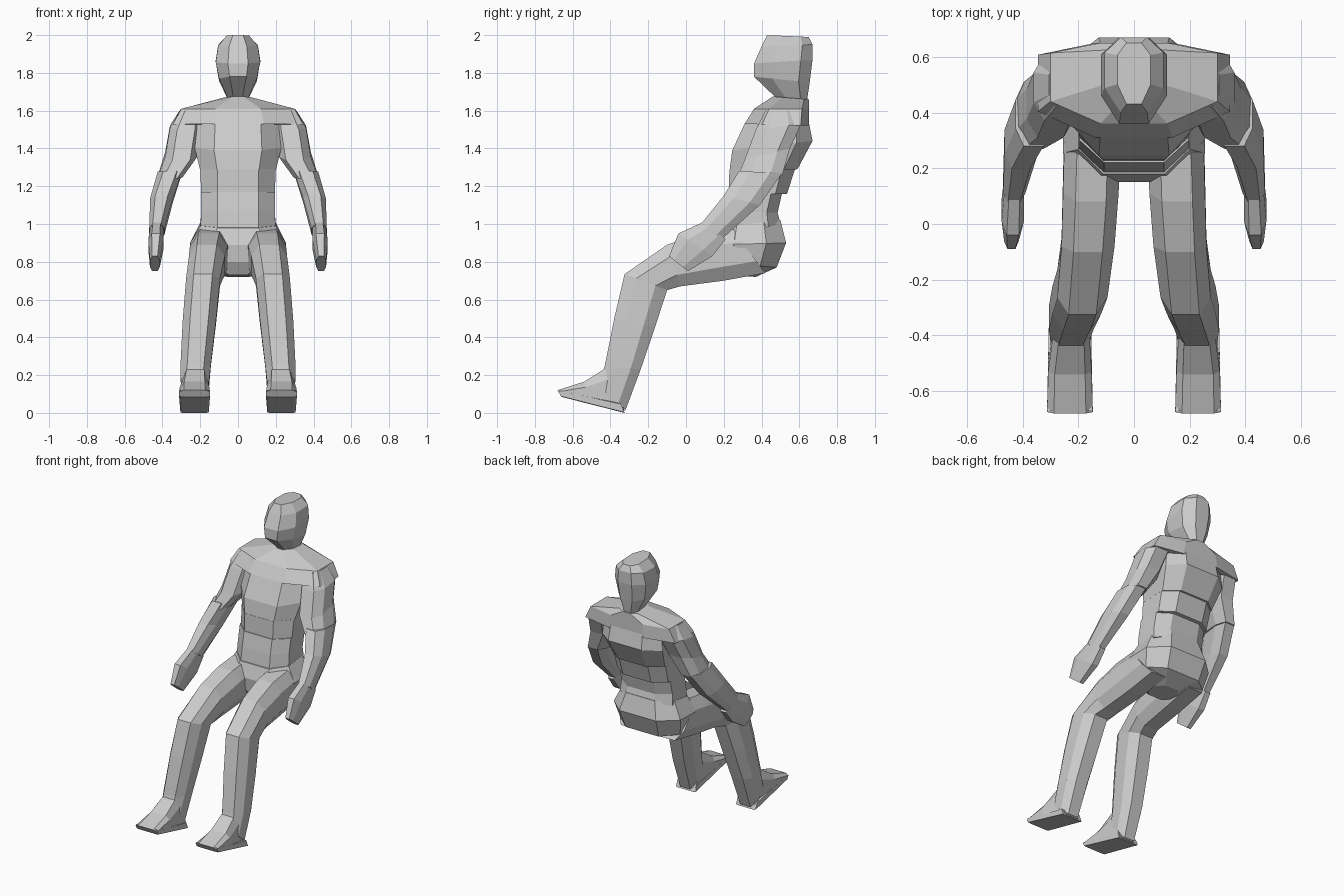
import bpy, bmesh
from mathutils import Vector


def section(c, df, db):
    """Eight-sided cross-section: c = flat front/back share, df/db = front/back reach of the flat sides."""
    return [(1, -df), (1, db), (c, 1), (-c, 1), (-1, db), (-1, -df), (-c, -1), (c, -1)]


def loft(name, rings, side=1, c=.55, df=.45, db=.45):
    """Each ring: centre x, half width, front edge (y, z), back edge (y, z)."""
    bm = bmesh.new()
    loops = []
    for xc, hw, yf, zf, yb, zb in rings:
        front, back = Vector((0, yf, zf)), Vector((0, yb, zb))
        loop = []
        for u, v in section(c, df, db):
            p = front.lerp(back, (v + 1) / 2)
            p.x = side * (xc + u * hw)
            loop.append(bm.verts.new(p))
        loops.append(loop)
    n = len(loops[0])
    for a, b in zip(loops, loops[1:]):
        for i in range(n):
            j = (i + 1) % n
            bm.faces.new((a[i], a[j], b[j], b[i]))
    bm.faces.new(loops[0])
    bm.faces.new(loops[-1])
    bmesh.ops.recalc_face_normals(bm, faces=bm.faces)
    me = bpy.data.meshes.new(name)
    bm.to_mesh(me)
    bm.free()
    bpy.context.collection.objects.link(bpy.data.objects.new(name, me))


# head: narrow jaw, wide brow, flat crown
loft("head", [(0, .05, .48, 1.665, .64, 1.65), (0, .10, .36, 1.78, .655, 1.75),
              (0, .118, .36, 1.85, .67, 1.87), (0, .105, .40, 1.94, .67, 1.95),
              (0, .06, .43, 2.0, .65, 1.99)], c=.45, df=.35, db=.6)

# torso, from shoulders down to pelvis
loft("shoulders", [(0, .345, .31, 1.53, .65, 1.52), (0, .30, .36, 1.61, .65, 1.61),
                   (0, .07, .46, 1.675, .65, 1.66)], c=.4, db=.75)
loft("chest", [(0, .22, .31, 1.53, .65, 1.54), (0, .23, .245, 1.39, .67, 1.44),
               (0, .20, .23, 1.28, .59, 1.29)], db=.6)
loft("ribs", [(0, .20, .23, 1.29, .58, 1.30), (0, .195, .225, 1.16, .535, 1.16)], db=.6)
loft("belly", [(0, .195, .22, 1.17, .51, 1.17), (0, .195, .20, 1.07, .485, 1.06),
               (0, .20, .18, .93, .50, 1.0)], db=.6)
loft("pelvis", [(0, .20, .18, .98, .50, 1.02), (0, .255, .15, .89, .53, .90),
                (0, .23, .16, .80, .48, .77), (0, .09, .20, .73, .37, .72)])

# limbs, both sides
for label, s in (("right", 1), ("left", -1)):
    loft(label + "_upper_arm", [(.25, .055, .42, 1.60, .58, 1.61), (.275, .085, .37, 1.50, .61, 1.53),
                                (.30, .085, .31, 1.34, .55, 1.40), (.36, .065, .27, 1.24, .51, 1.26)], s)
    loft(label + "_forearm", [(.36, .065, .28, 1.28, .51, 1.27), (.405, .06, .20, 1.15, .39, 1.10),
                              (.43, .04, .08, 1.0, .19, .92)], s)
    loft(label + "_hand", [(.43, .035, .09, 1.01, .21, .92), (.435, .04, -.04, .95, .14, .83),
                           (.44, .026, -.09, .83, .01, .75)], s)
    loft(label + "_thigh", [(.15, .10, .25, .97, .42, .74), (.155, .10, .08, .95, .20, .70),
                            (.165, .095, -.10, .89, -.03, .67), (.185, .09, -.325, .735, -.10, .65)], s)
    loft(label + "_shin", [(.185, .09, -.325, .735, -.10, .65), (.205, .088, -.38, .50, -.165, .45),
                           (.225, .08, -.43, .25, -.24, .23), (.23, .07, -.46, .14, -.32, .015)], s)
    # boxy foot with a broad flat sole, narrowing up to the instep
    loft(label + "_instep", [(.225, .065, -.42, .24, -.325, .01), (.23, .078, -.54, .165, -.50, .05),
                             (.23, .082, -.68, .12, -.66, .085)], s, c=.7, df=.5, db=.85)
    loft(label + "_sole", [(.23, .075, -.345, .05, -.325, 0), (.23, .082, -.67, .12, -.66, .085)],
         s, c=.85, df=.85, db=.85)
